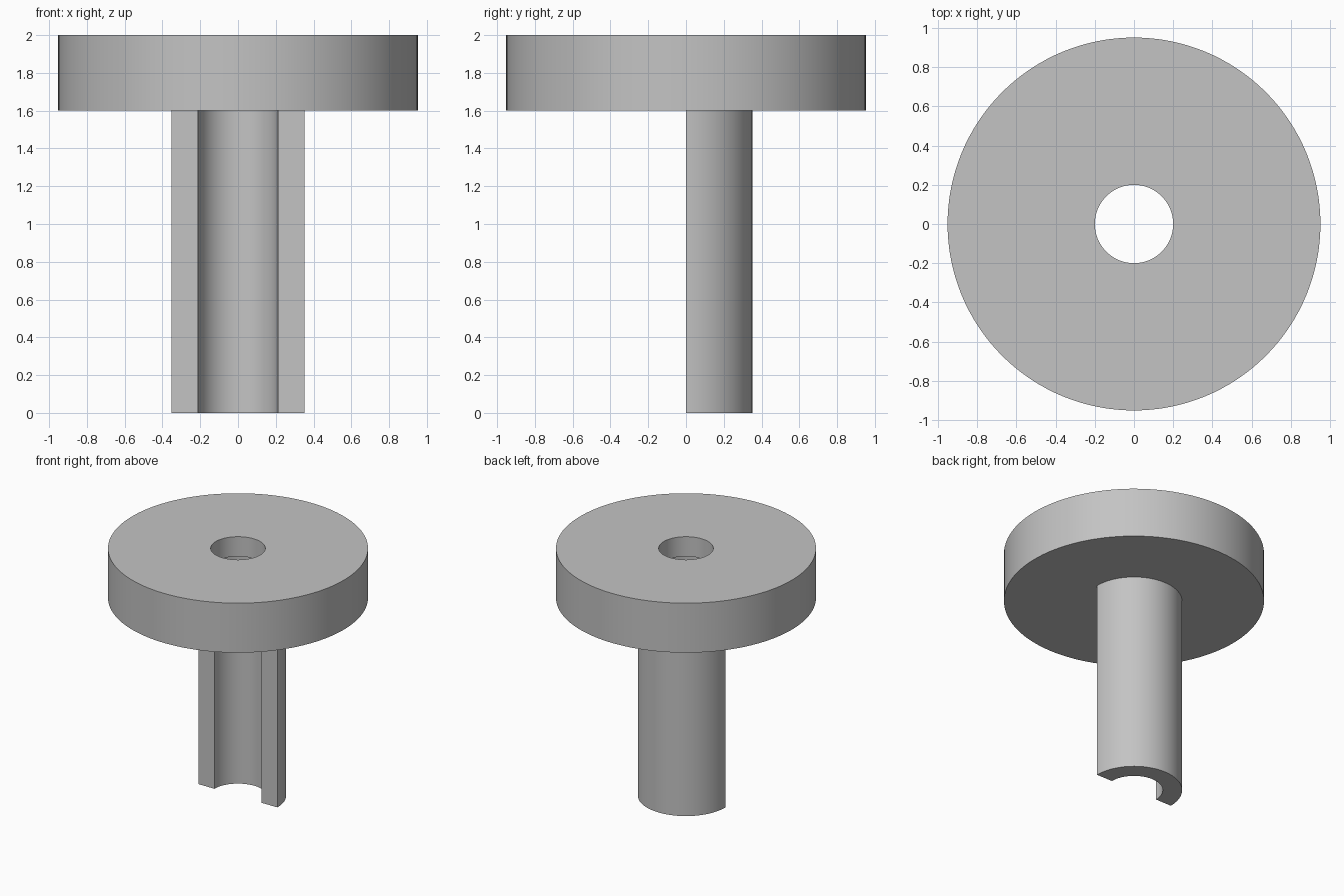
import bpy, bmesh, math
from mathutils import Vector

cube = bpy.data.objects.get("Cube")
if cube:
    bpy.data.objects.remove(cube, do_unlink=True)

# Single grey material
GREY = (0.55, 0.55, 0.55, 1)
grey = bpy.data.materials.new("plain grey")
grey.use_nodes = True
grey.diffuse_color = GREY
grey.node_tree.nodes["Principled BSDF"].inputs["Base Color"].default_value = GREY

DISC_R, TUBE_R, BORE_R, MOUTH_R = 0.952, 0.352, 0.211, 0.2
TOP, UNDERSIDE, STEP = 2.0, 1.6, 1.84


def lathe(name, profile, angle, steps):
    """Turn a closed (radius, height) profile about z, starting from +x."""
    bm = bmesh.new()
    verts = [bm.verts.new((r, 0, z)) for r, z in profile]
    edges = [bm.edges.new((v, verts[i - 1])) for i, v in enumerate(verts)]
    full = angle > 6
    bmesh.ops.spin(bm, geom=verts + edges, cent=Vector(), axis=(0, 0, 1),
                   angle=angle, steps=steps, use_merge=full)
    if full:
        bmesh.ops.remove_doubles(bm, verts=bm.verts, dist=1e-5)
    else:
        # Flat cut faces at both ends of the part turn
        bmesh.ops.holes_fill(bm, edges=[e for e in bm.edges if e.is_boundary], sides=0)
    bmesh.ops.recalc_face_normals(bm, faces=bm.faces)
    mesh = bpy.data.meshes.new(name)
    bm.to_mesh(mesh)
    bm.free()
    mesh.materials.append(grey)
    obj = bpy.data.objects.new(name, mesh)
    bpy.context.collection.objects.link(obj)
    bpy.ops.object.select_all(action="DESELECT")
    obj.select_set(True)
    bpy.context.view_layer.objects.active = obj
    bpy.ops.object.shade_smooth_by_angle(angle=math.radians(30))
    return obj


# Round head, its hole slightly narrower at the mouth
lathe("round_head", [(MOUTH_R, TOP), (DISC_R, TOP), (DISC_R, UNDERSIDE),
                     (BORE_R, UNDERSIDE), (BORE_R, STEP), (MOUTH_R, STEP)],
      math.tau, 128)

# Half tube stem, open towards the front
lathe("half_tube_stem", [(BORE_R, 0), (TUBE_R, 0), (TUBE_R, UNDERSIDE),
                         (BORE_R, UNDERSIDE)], math.pi, 64)
